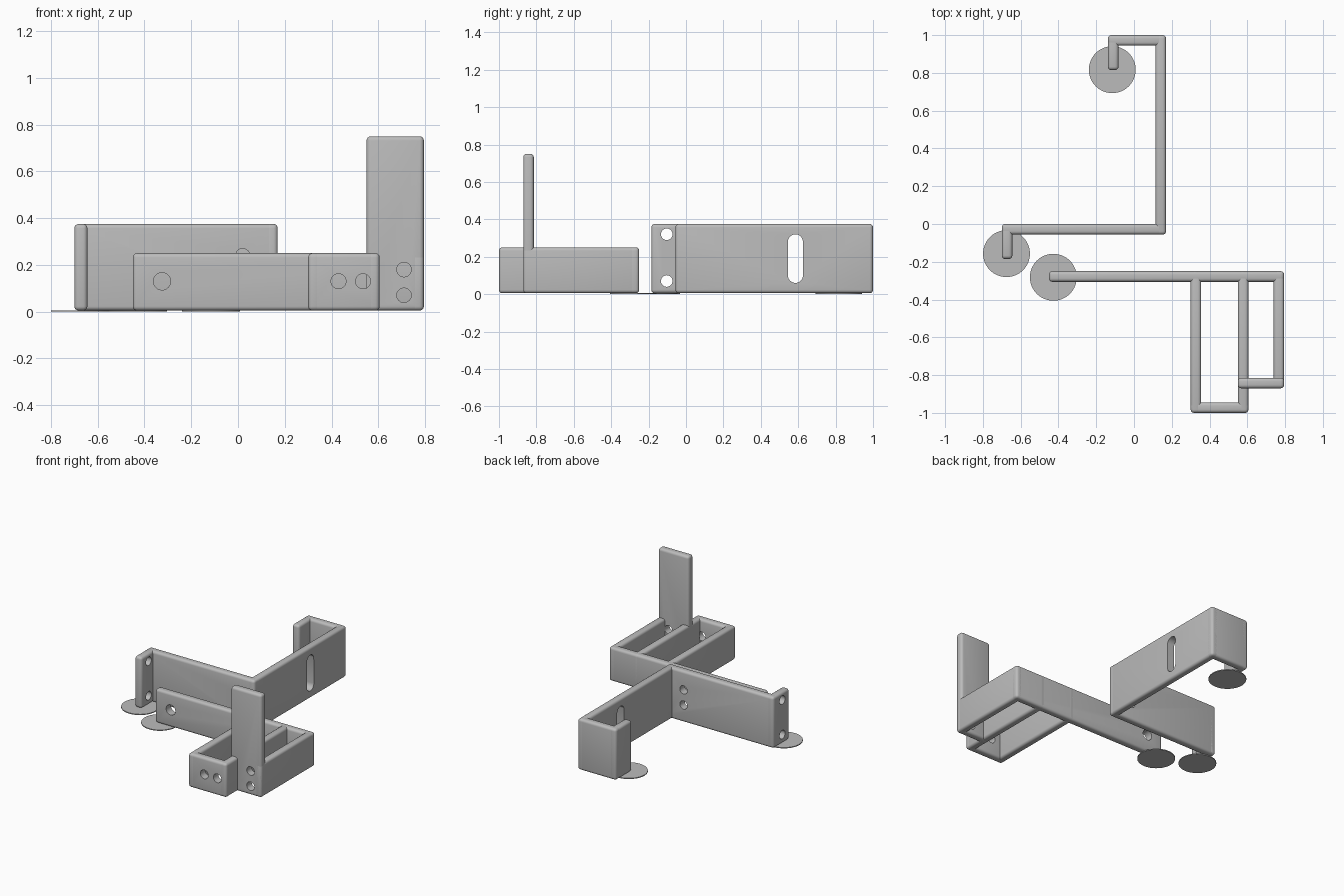
import bpy, bmesh, math
from mathutils import Matrix, Vector

if "Cube" in bpy.data.objects:
    bpy.data.objects.remove(bpy.data.objects["Cube"])

grey = bpy.data.materials.new("plain grey")
grey.use_nodes = True
colour = (0.5, 0.5, 0.5, 1)
grey.diffuse_color = colour
grey.node_tree.nodes["Principled BSDF"].inputs["Base Color"].default_value = colour

T = 0.056       # wall thickness
BASE = 0.005    # underside of the walls
LOW, HIGH = 0.25, 0.375


def make(name, bm):
    bmesh.ops.recalc_face_normals(bm, faces=bm.faces)
    mesh = bpy.data.meshes.new(name)
    bm.to_mesh(mesh)
    bm.free()
    obj = bpy.data.objects.new(name, mesh)
    bpy.context.collection.objects.link(obj)
    mesh.materials.append(grey)
    return obj


def select(obj):
    bpy.ops.object.select_all(action='DESELECT')
    obj.select_set(True)
    bpy.context.view_layer.objects.active = obj


def cutter(axis, centre, radius, stretch=0):
    """Round cutter, or an upright slot when stretched."""
    bm = bmesh.new()
    bmesh.ops.create_cone(bm, cap_ends=True, segments=32, radius1=radius,
                          radius2=radius, depth=T + 0.006)
    turn = Matrix.Rotation(math.pi / 2, 4, 'Y' if axis == 'x' else 'X')
    bmesh.ops.transform(bm, matrix=turn, verts=bm.verts)
    for v in bm.verts:
        v.co.z += stretch if v.co.z > 1e-5 else -stretch
        v.co += Vector(centre)
    obj = make("hole_cutter", bm)
    obj.hide_render = True
    return obj


def wall(name, x0, x1, y0, y1, top, holes=()):
    """Upright plate with rounded edges and drilled holes."""
    bm = bmesh.new()
    bmesh.ops.create_cube(bm, size=1)
    for v in bm.verts:
        v.co = ((x0 + x1) / 2 + v.co.x * (x1 - x0),
                (y0 + y1) / 2 + v.co.y * (y1 - y0),
                (BASE + top) / 2 + v.co.z * (top - BASE))
    bmesh.ops.bevel(bm, geom=list(bm.edges), offset=0.018, segments=4,
                    profile=0.5, affect='EDGES')
    obj = make(name, bm)
    select(obj)
    for hole in holes:
        tool = cutter(*hole)
        select(obj)
        mod = obj.modifiers.new("hole", 'BOOLEAN')
        mod.operation, mod.solver, mod.object = 'DIFFERENCE', 'EXACT', tool
        bpy.ops.object.modifier_apply(modifier=mod.name)
        bpy.data.objects.remove(tool)
    bpy.ops.object.shade_smooth_by_angle(angle=math.radians(35))
    return obj


# Rear bracket: two long walls in an L, each ending in a short lip
mid_x, mid_y = 0.142, -0.028
wall("rear_long_wall", 0.17 - T, 0.17, -T, 1.0, HIGH,
     [('x', (mid_x, 0.585, 0.19), 0.04, 0.09)])
wall("rear_end_wall", -0.138, 0.17, 1 - T, 1.0, HIGH)
wall("rear_end_lip", -0.138, -0.138 + T, 0.815, 1.0, HIGH)
wall("cross_wall", -0.70, 0.17, -T, 0, HIGH,
     [('y', (0.02, mid_y, z), 0.03) for z in (0.24, 0.13)])
wall("cross_wall_lip", -0.70, -0.70 + T, -0.185, 0, HIGH,
     [('x', (-0.672, -0.103, z), 0.031) for z in (0.32, 0.07)])

# Front bracket: long arm with a three-legged frame and a tall tab
front_holes = [('y', (x, -0.972, 0.13), 0.032) for x in (0.43, 0.535)]
tab_holes = [('y', (0.71, -0.842, z), 0.031) for z in (0.18, 0.07)]
wall("front_arm", -0.45, 0.795, -0.25 - T, -0.25, LOW,
     [('y', (-0.325, -0.278, 0.13), 0.037)])
wall("frame_right_leg", 0.30, 0.30 + T, -1.0, -0.25, LOW)
wall("frame_middle_leg", 0.55, 0.55 + T, -1.0, -0.25, LOW, front_holes[1:])
wall("frame_left_leg", 0.795 - T, 0.795, -0.87, -0.25, LOW, tab_holes)
wall("frame_front_plate", 0.30, 0.55 + T, -1.0, -1.0 + T, LOW, front_holes)
wall("tall_tab", 0.55, 0.795, -0.87, -0.87 + T, 0.75, tab_holes)

# Thin round pads under the free ends
for name, x, y in (("rear_pad", -0.115, 0.817), ("cross_pad", -0.675, -0.157),
                   ("arm_pad", -0.427, -0.282)):
    bm = bmesh.new()
    bmesh.ops.create_cone(bm, cap_ends=True, segments=64, radius1=0.124,
                          radius2=0.124, depth=0.006,
                          matrix=Matrix.Translation((x, y, 0.003)))
    select(make(name, bm))
    bpy.ops.object.shade_smooth_by_angle(angle=math.radians(35))
